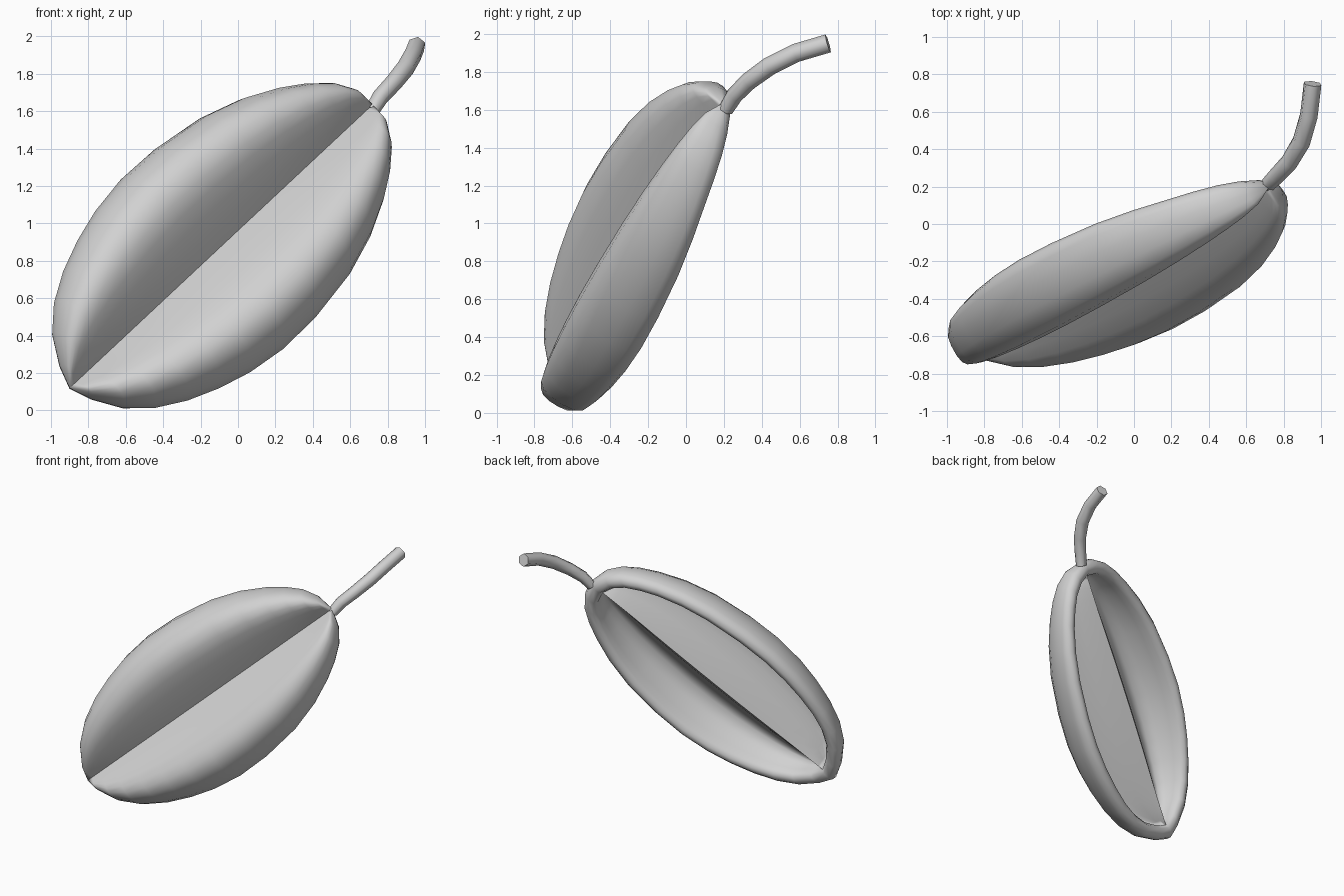
import bpy, bmesh, math
from mathutils import Vector, Matrix

cube = bpy.data.objects.get("Cube")
if cube:
    bpy.data.objects.remove(cube, do_unlink=True)

# Single plain material
grey = bpy.data.materials.new("light_grey")
grey.use_nodes = True
colour = (0.64, 0.64, 0.64, 1.0)
grey.diffuse_color = colour
grey.node_tree.nodes["Principled BSDF"].inputs["Base Color"].default_value = colour


def smooth(obj, degrees):
    bpy.ops.object.select_all(action="DESELECT")
    obj.select_set(True)
    bpy.context.view_layer.objects.active = obj
    bpy.ops.object.shade_smooth_by_angle(angle=math.radians(degrees))


# Leaf frame: across (x), out of the front (y), along the midrib (z)
tip = Vector((-0.9, -0.67, 0.12))
base = Vector((0.72, 0.195, 1.635))
length = (base - tip).length
along = (base - tip).normalized()
out = along.cross(Vector((-0.682, 0.045, 0.731))).normalized()
across = out.cross(along)

# Half width at stations along the midrib
outline = [(0, 0), (0.02, 0.125), (0.06, 0.275), (0.115, 0.39), (0.184, 0.48),
           (0.26, 0.548), (0.34, 0.598), (0.437, 0.628), (0.546, 0.622),
           (0.677, 0.578), (0.775, 0.507), (0.855, 0.417), (0.91, 0.335),
           (0.955, 0.245), (0.985, 0.14), (1, 0)]
# Half cross-section: front crease, crest, rounded rim, hollow back, ridge
# as share of width, share of crest height, lengthwise shrink
section = [(0, 0, 1), (0.13, 0.28, 1), (0.27, 0.56, 1), (0.4, 0.8, 1),
           (0.52, 0.95, 1), (0.65, 1, 1), (0.78, 0.92, 1), (0.89, 0.68, 1),
           (0.97, 0.33, 1), (1, 0, 1), (0.985, -0.18, 0.99),
           (0.935, -0.28, 0.96), (0.875, -0.27, 0.92), (0.835, -0.13, 0.9),
           (0.815, 0.1, 0.9), (0.75, 0.47, 0.9), (0.64, 0.74, 0.9),
           (0.52, 0.72, 0.9), (0.38, 0.54, 0.9), (0.25, 0.3, 0.9),
           (0.1, 0.01, 0.9), (0, -0.15, 0.9)]
profile = [(-u, h, k) for u, h, k in reversed(section[1:])] + section

# Leaf blade: two arched hollow halves meeting at a sharp crease
bm = bmesh.new()
rows = []
for t, width in outline:
    crest = 0.29 * (width / 0.628) ** 0.8
    row = []
    for u, h, k in profile:
        height = h * (crest if h > 0 else max(crest, 0.22))
        row.append(bm.verts.new((u * width, height, (0.5 + (t - 0.5) * k) * length)))
    rows.append(row)
for a, b in zip(rows, rows[1:]):
    for j in range(len(profile) - 1):
        bm.faces.new((a[j], b[j], b[j + 1], a[j + 1]))
bmesh.ops.remove_doubles(bm, verts=bm.verts, dist=0.0005)
mesh = bpy.data.meshes.new("leaf_blade")
bm.to_mesh(mesh)
bm.free()
mesh.materials.append(grey)
leaf = bpy.data.objects.new("leaf_blade", mesh)
bpy.context.collection.objects.link(leaf)
frame = Matrix((across, out, along)).transposed().to_4x4()
leaf.matrix_world = Matrix.Translation(tip) @ frame
smooth(leaf, 65)

# Stem: bent six-sided tube, slimmer where it meets the leaf
path = [(0.715, 0.21, 1.6, 0.8), (0.76, 0.255, 1.675, 0.9), (0.83, 0.33, 1.75, 0.95),
        (0.895, 0.44, 1.83, 1), (0.935, 0.58, 1.9, 1), (0.955, 0.75, 1.95, 1)]
curve = bpy.data.curves.new("stem", "CURVE")
curve.dimensions = "3D"
curve.bevel_depth = 0.05
curve.bevel_resolution = 1
curve.use_fill_caps = True
spline = curve.splines.new("POLY")
spline.points.add(len(path) - 1)
for point, (x, y, z, r) in zip(spline.points, path):
    point.co = (x, y, z, 1)
    point.radius = r
curve.materials.append(grey)
stem = bpy.data.objects.new("stem", curve)
bpy.context.collection.objects.link(stem)
bpy.ops.object.select_all(action="DESELECT")
stem.select_set(True)
bpy.context.view_layer.objects.active = stem
bpy.ops.object.convert(target="MESH")
smooth(bpy.context.view_layer.objects.active, 65)
